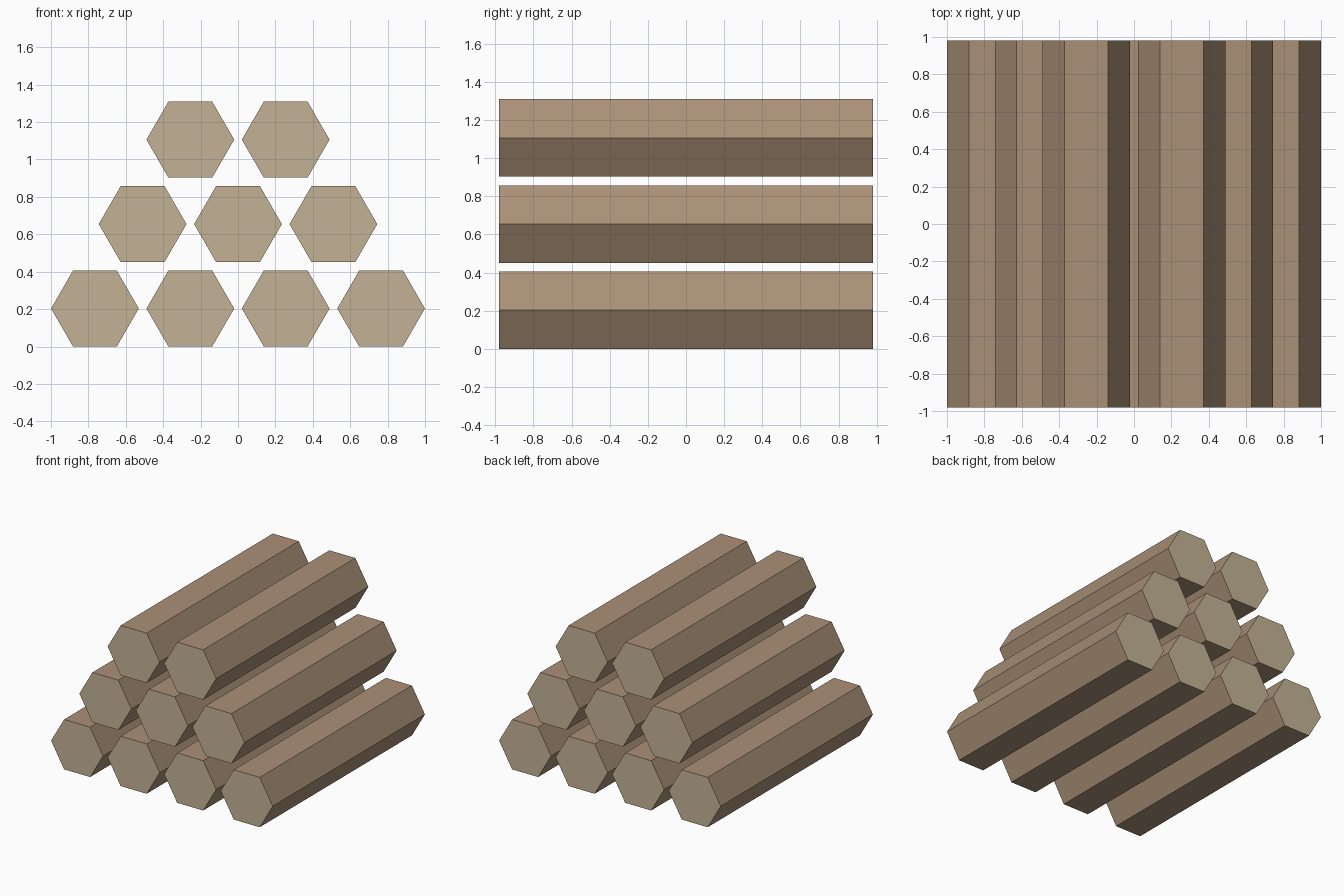
import bpy, bmesh
from math import cos, sin, pi

if "Cube" in bpy.data.objects:
    bpy.data.objects.remove(bpy.data.objects["Cube"])

RADIUS, LENGTH = 0.2345, 1.96
SPACING, ROW_STEP, BASE_Z = 0.51, 0.4515, 0.2031


def material(name, rgb):
    m = bpy.data.materials.new(name)
    m.diffuse_color = (*rgb, 1)
    m.use_nodes = True
    m.node_tree.nodes["Principled BSDF"].inputs["Base Color"].default_value = m.diffuse_color
    return m


# Bark on the long sides, paler cut wood on the ends
bark = material("bark", (0.40, 0.28, 0.185))
cut_wood = material("cut_wood", (0.55, 0.45, 0.30))

# Shared six-sided log, running along y with corners pointing left and right
bm = bmesh.new()
ring = [bm.verts.new((RADIUS * cos(i * pi / 3), -LENGTH / 2, RADIUS * sin(i * pi / 3)))
        for i in range(6)]
front = bm.faces.new(ring)
new = bmesh.ops.extrude_face_region(bm, geom=[front], use_keep_orig=True)["geom"]
bmesh.ops.translate(bm, vec=(0, LENGTH, 0),
                    verts=[g for g in new if isinstance(g, bmesh.types.BMVert)])
bmesh.ops.recalc_face_normals(bm, faces=bm.faces)
for f in bm.faces:
    f.material_index = 1 if abs(f.normal.y) > 0.5 else 0
log_mesh = bpy.data.meshes.new("log")
bm.to_mesh(log_mesh)
bm.free()
log_mesh.materials.append(bark)
log_mesh.materials.append(cut_wood)

# Stack of three rows: four, three, then two logs
for row, count in enumerate((4, 3, 2)):
    for i in range(count):
        log = bpy.data.objects.new(f"log_row{row + 1}_{i + 1}", log_mesh)
        log.location = ((i - (count - 1) / 2) * SPACING, 0, BASE_Z + row * ROW_STEP)
        bpy.context.collection.objects.link(log)
